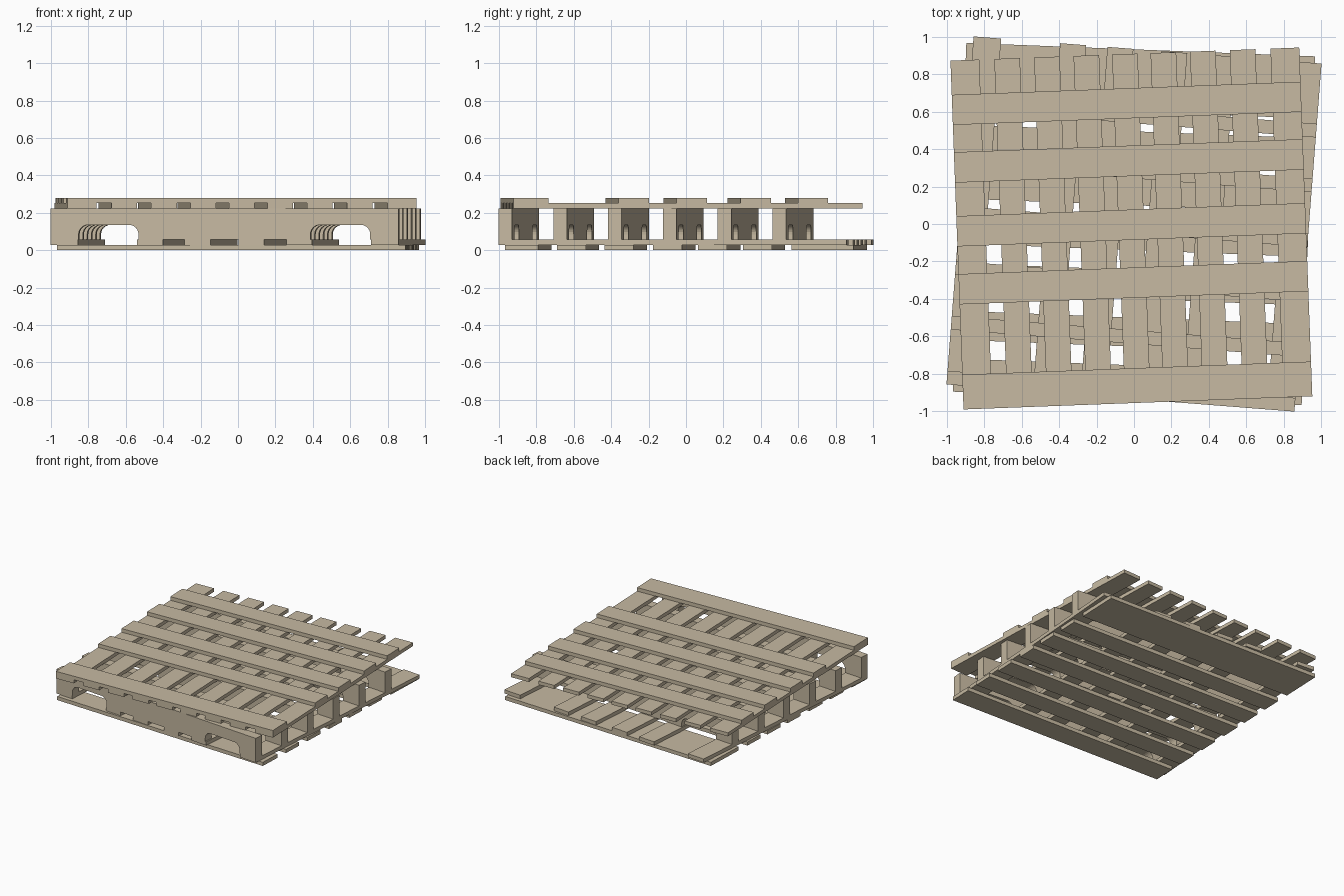
import bpy, bmesh, math
from mathutils import Matrix

if "Cube" in bpy.data.objects:
    bpy.data.objects.remove(bpy.data.objects["Cube"])

wood = bpy.data.materials.new("pale_wood")
wood.diffuse_color = (0.57, 0.49, 0.36, 1)
wood.use_nodes = True
wood.node_tree.nodes["Principled BSDF"].inputs["Base Color"].default_value = wood.diffuse_color

H = 0.933                                  # half side of the square pallet
Z = [0, 0.029, 0.058, 0.223, 0.251, 0.28]  # layer heights


def add(name, bm, angle, cx=0, cy=0):
    """Turn the layer about z, shift it and make the object."""
    bmesh.ops.recalc_face_normals(bm, faces=bm.faces)
    bm.transform(Matrix.Translation((cx, cy, 0)) @ Matrix.Rotation(math.radians(angle), 4, 'Z'))
    me = bpy.data.meshes.new(name)
    bm.to_mesh(me)
    bm.free()
    me.materials.append(wood)
    bpy.context.collection.objects.link(bpy.data.objects.new(name, me))


def board(name, x0, x1, y0, y1, layer, *place):
    bm = bmesh.new()
    bmesh.ops.create_cube(bm, size=1)
    z0, z1 = Z[layer], Z[layer + 1]
    for v in bm.verts:
        v.co = (x1 if v.co.x > 0 else x0, y1 if v.co.y > 0 else y0, z1 if v.co.z > 0 else z0)
    add(name, bm, *place)


# bottom boards, running left to right
for i, (a, b) in enumerate([(-H, -0.755), (-0.655, -0.5), (-0.4, -0.245), (-0.14, 0.015),
                            (0.1, 0.255), (0.34, 0.495), (0.6, H)]):
    board(f"bottom_board_{i}", -H, H, a, b, 0, -2.2)

# lower cross boards, running front to back
for i, (a, b) in enumerate([(-H, -0.785), (-0.469, -0.33), (-0.215, -0.076),
                            (0.075, 0.213), (0.332, 0.47), (0.785, H)]):
    board(f"lower_cross_board_{i}", a, b, -H, H, 1, -4.46)


def notch(a, b, z0, z1, r=0.05, n=6):
    """Outline of a round-cornered fork opening, left to right."""
    pts = [(a, z0)]
    for cx, start in ((a + r, 180), (b - r, 90)):
        for k in range(n + 1):
            t = math.radians(start - 90 * k / n)
            pts.append((cx + r * math.cos(t), z1 - r + r * math.sin(t)))
    return pts + [(b, z0)]


# stringers with two fork openings each
profile = [(-H, Z[2])] + notch(-0.782, -0.461, Z[2], 0.135) \
    + notch(0.461, 0.782, Z[2], 0.135) + [(H, Z[2]), (H, Z[3]), (-H, Z[3])]
for i in range(6):
    y = -H + i * 0.294
    bm = bmesh.new()
    face = bm.faces.new([bm.verts.new((x, y, z)) for x, z in profile])
    ext = bmesh.ops.extrude_face_region(bm, geom=[face])
    bmesh.ops.translate(bm, vec=(0, 0.073, 0),
                        verts=[g for g in ext["geom"] if isinstance(g, bmesh.types.BMVert)])
    add(f"stringer_{i}", bm, -4.46)

TOP = (2.15, -0.014, -0.024)

# upper cross boards, running front to back
for i, (c, w) in enumerate([(-0.856, 0.154), (-0.63, 0.137), (-0.417, 0.137), (-0.206, 0.137),
                            (0, 0.137), (0.206, 0.137), (0.417, 0.137), (0.63, 0.137), (0.856, 0.154)]):
    board(f"upper_cross_board_{i}", c - w / 2, c + w / 2, -H, H, 3, *TOP)

# top boards, running left to right
for i, (a, b) in enumerate([(-H, -0.747), (-0.371, -0.209), (-0.061, 0.101),
                            (0.28, 0.443), (0.589, 0.75)]):
    board(f"top_board_{i}", -H, H, a, b, 4, *TOP)
